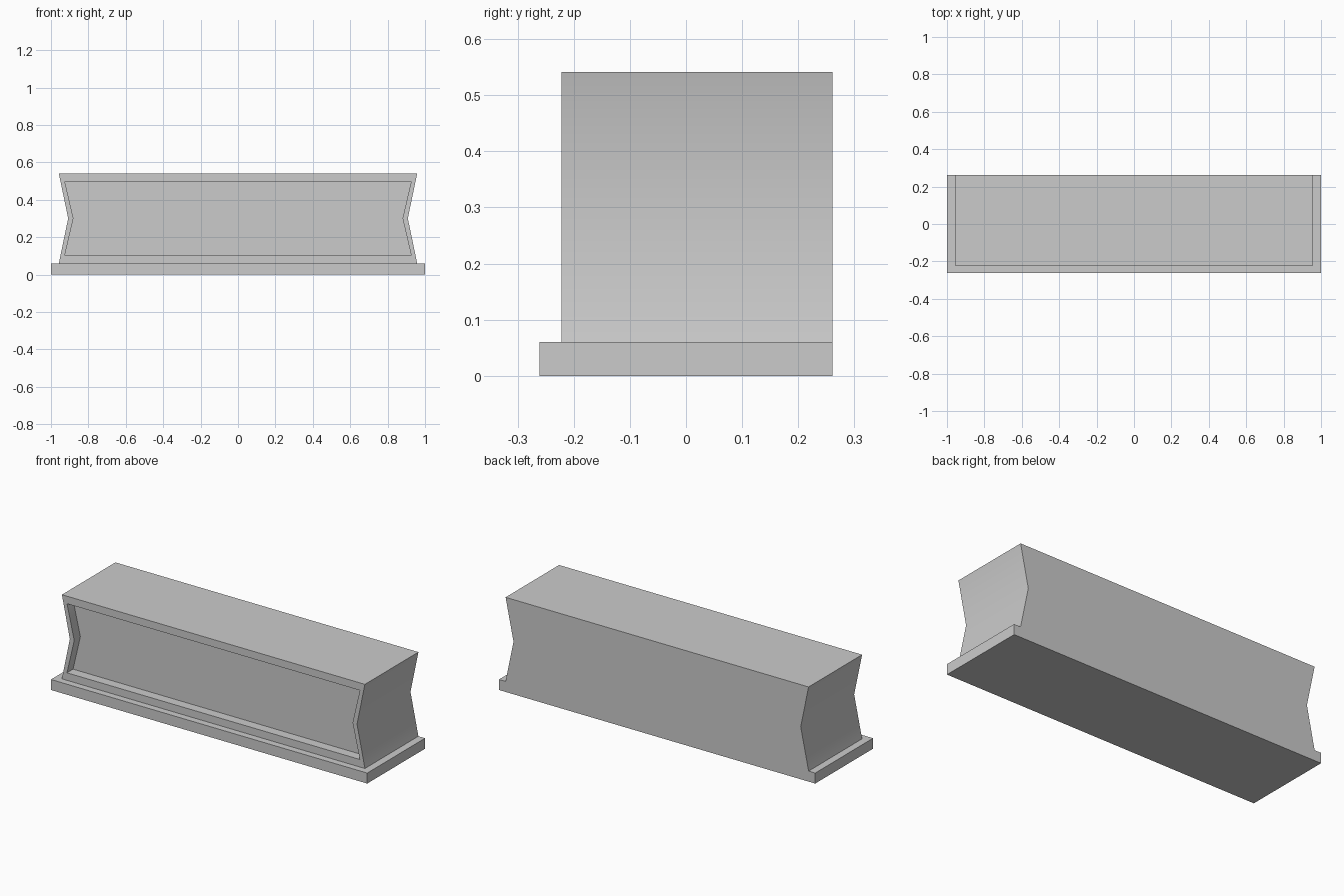
import bpy
import bmesh
import math

if "Cube" in bpy.data.objects:
    bpy.data.objects.remove(bpy.data.objects["Cube"], do_unlink=True)

grey = bpy.data.materials.new("plain grey")
grey.use_nodes = True
colour = (0.6, 0.6, 0.6, 1)
grey.diffuse_color = colour
grey.node_tree.nodes["Principled BSDF"].inputs["Base Color"].default_value = colour

BACK, FRONT, BASE_FRONT = 0.261, -0.222, -0.261
BASE_TOP, TOP = 0.06, 0.541


def outline(half_width, waist, bottom, top):
    """Waisted profile in the xz plane, mirrored left to right."""
    middle = (bottom + top) / 2
    side = [(half_width, bottom), (waist, middle), (half_width, top)]
    return side + [(-x, z) for x, z in reversed(side)]


def ring(bm, profile, y):
    return [bm.verts.new((x, y, z)) for x, z in profile]


def bridge(bm, a, b):
    for i in range(len(a)):
        j = (i + 1) % len(a)
        bm.faces.new((a[i], a[j], b[j], b[i]))


def finish(bm, name):
    bmesh.ops.recalc_face_normals(bm, faces=bm.faces)
    mesh = bpy.data.meshes.new(name)
    bm.to_mesh(mesh)
    bm.free()
    mesh.materials.append(grey)
    obj = bpy.data.objects.new(name, mesh)
    bpy.context.collection.objects.link(obj)
    return obj


# Base slab, flush with the body at the back
bm = bmesh.new()
bmesh.ops.create_cube(bm, size=1)
bmesh.ops.scale(bm, vec=(2, BACK - BASE_FRONT, BASE_TOP), verts=bm.verts)
bmesh.ops.translate(bm, vec=(0, 0, BASE_TOP / 2), verts=bm.verts)
finish(bm, "base_slab")

# Body with pinched ends, front rim and recessed panel
bm = bmesh.new()
outer = outline(0.958, 0.908, BASE_TOP, TOP)
inner = outline(0.926, 0.88, 0.103, 0.498)
rings = [ring(bm, outer, BACK), ring(bm, outer, FRONT),
         ring(bm, inner, FRONT), ring(bm, inner, FRONT + 0.055)]
for a, b in zip(rings, rings[1:]):
    bridge(bm, a, b)
bm.faces.new(rings[0])
bm.faces.new(rings[-1])
body = finish(bm, "counter_body")

# Soft shading across the pinched ends, sharp elsewhere
bpy.ops.object.select_all(action="DESELECT")
body.select_set(True)
bpy.context.view_layer.objects.active = body
bpy.ops.object.shade_smooth_by_angle(angle=math.radians(30))
